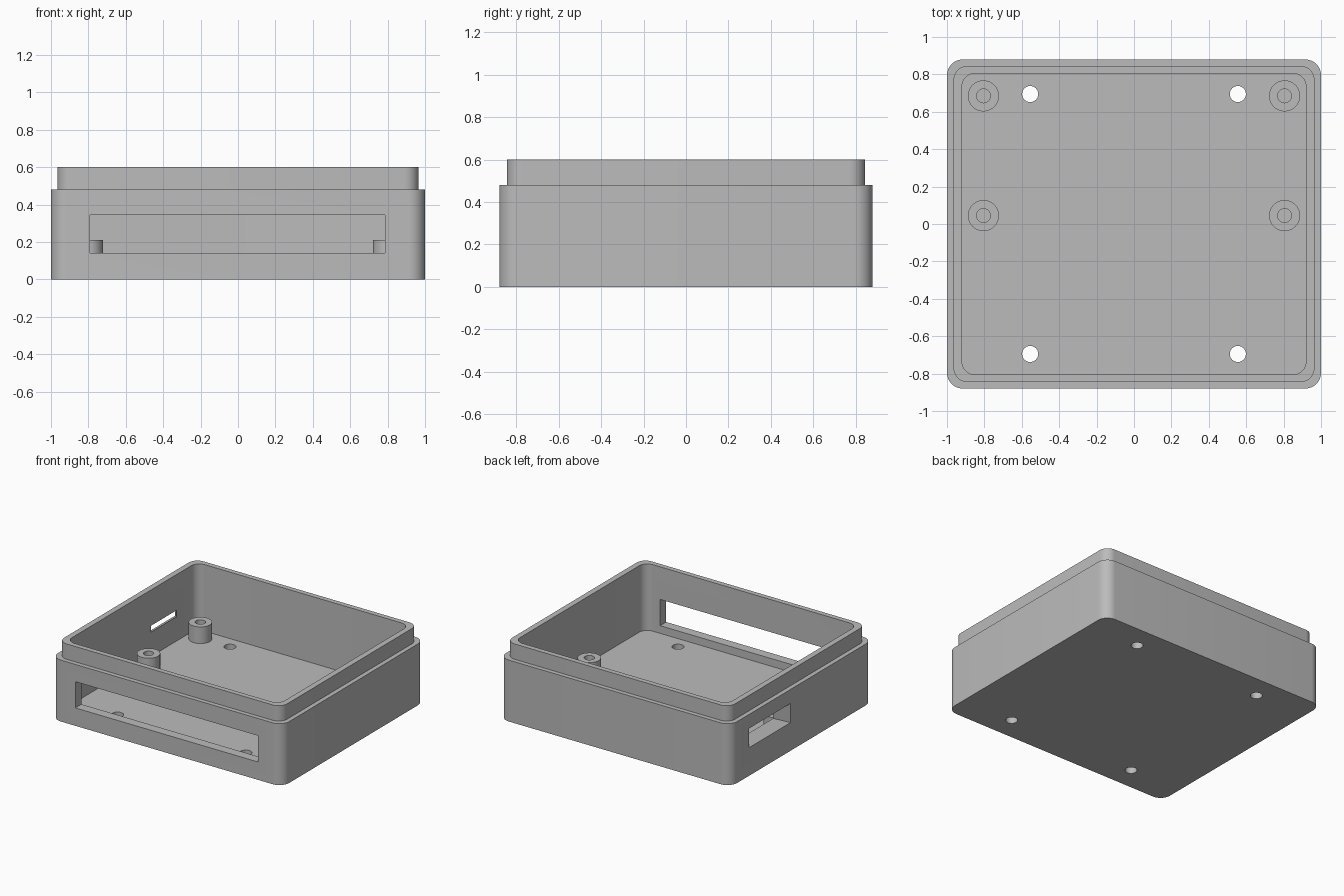
import bpy, bmesh
from math import sin, cos, pi

cube = bpy.data.objects.get("Cube")
if cube:
    bpy.data.objects.remove(cube, do_unlink=True)

grey = bpy.data.materials.new("plain grey")
grey.use_nodes = True
colour = (0.5, 0.5, 0.5, 1)
grey.diffuse_color = colour
grey.node_tree.nodes["Principled BSDF"].inputs["Base Color"].default_value = colour


def rounded_rect(hx, hy, r, z, steps=10):
    """Ring of points around a rectangle with round corners."""
    ring = []
    for k, (sx, sy) in enumerate([(1, 1), (-1, 1), (-1, -1), (1, -1)]):
        for i in range(steps + 1):
            a = (k + i / steps) * pi / 2
            ring.append((sx * (hx - r) + r * cos(a), sy * (hy - r) + r * sin(a), z))
    return ring


def circle(x, y, r, z, n=40):
    return [(x + r * cos(2 * pi * i / n), y + r * sin(2 * pi * i / n), z) for i in range(n)]


def side_rect(x, y, z, hy, hz):
    return [(x, y + a * hy, z + b * hz) for a, b in [(-1, -1), (1, -1), (1, 1), (-1, 1)]]


def loft(name, rings):
    """Closed solid skinned through a list of rings."""
    bm = bmesh.new()
    loops = [[bm.verts.new(p) for p in ring] for ring in rings]
    for a, b in zip(loops, loops[1:]):
        for i in range(len(a)):
            j = (i + 1) % len(a)
            bm.faces.new((a[i], a[j], b[j], b[i]))
    bm.faces.new(loops[0])
    bm.faces.new(loops[-1])
    bmesh.ops.recalc_face_normals(bm, faces=bm.faces)
    mesh = bpy.data.meshes.new(name)
    bm.to_mesh(mesh)
    bm.free()
    mesh.materials.append(grey)
    obj = bpy.data.objects.new(name, mesh)
    bpy.context.collection.objects.link(obj)
    return obj


def activate(obj):
    bpy.ops.object.select_all(action='DESELECT')
    obj.select_set(True)
    bpy.context.view_layer.objects.active = obj


def cut(obj, cutter):
    cutter.hide_render = True
    mod = obj.modifiers.new("cut", 'BOOLEAN')
    mod.operation = 'DIFFERENCE'
    mod.solver = 'EXACT'
    mod.object = cutter
    activate(obj)
    bpy.ops.object.modifier_apply(modifier=mod.name)
    bpy.data.objects.remove(cutter, do_unlink=True)


# Open box with a stepped lip around the rim
FLOOR, STEP, TOP = 0.08, 0.48, 0.6
box = loft("enclosure_base", [
    rounded_rect(1, 0.88, 0.085, 0),
    rounded_rect(1, 0.88, 0.085, STEP),
    rounded_rect(0.965, 0.845, 0.075, STEP),
    rounded_rect(0.965, 0.845, 0.075, TOP),
    rounded_rect(0.92, 0.805, 0.07, TOP),
    rounded_rect(0.92, 0.805, 0.07, FLOOR)])

# Wide window through the front wall
cut(box, loft("window_cutter", [
    [(x, y, z) for x, z in [(-0.79, 0.14), (0.787, 0.14), (0.787, 0.345), (-0.79, 0.345)]]
    for y in (-0.95, -0.75)]))

# Cable port in the -x wall, narrowing inward
cut(box, loft("port_cutter", [
    side_rect(-1.02, 0.395, 0.295, 0.283, 0.0875),
    side_rect(-0.90, 0.395, 0.295, 0.133, 0.0125)]))

# Four screw holes through the floor
for x in (-0.555, 0.555):
    for y in (-0.695, 0.695):
        cut(box, loft("hole_cutter", [circle(x, y, 0.043, z) for z in (-0.05, 0.15)]))

# Four hollow standoffs on the floor
parts = [box]
for side, x in (("right", -0.805), ("left", 0.805)):
    for place, y in (("middle", 0.045), ("back", 0.685)):
        parts.append(loft(f"standoff_{place}_{side}", [
            circle(x, y, 0.083, FLOOR - 0.02),
            circle(x, y, 0.083, 0.21),
            circle(x, y, 0.037, 0.21),
            circle(x, y, 0.037, FLOOR + 0.002)]))

for obj in parts:
    activate(obj)
    bpy.ops.object.shade_smooth_by_angle(angle=pi / 6)
